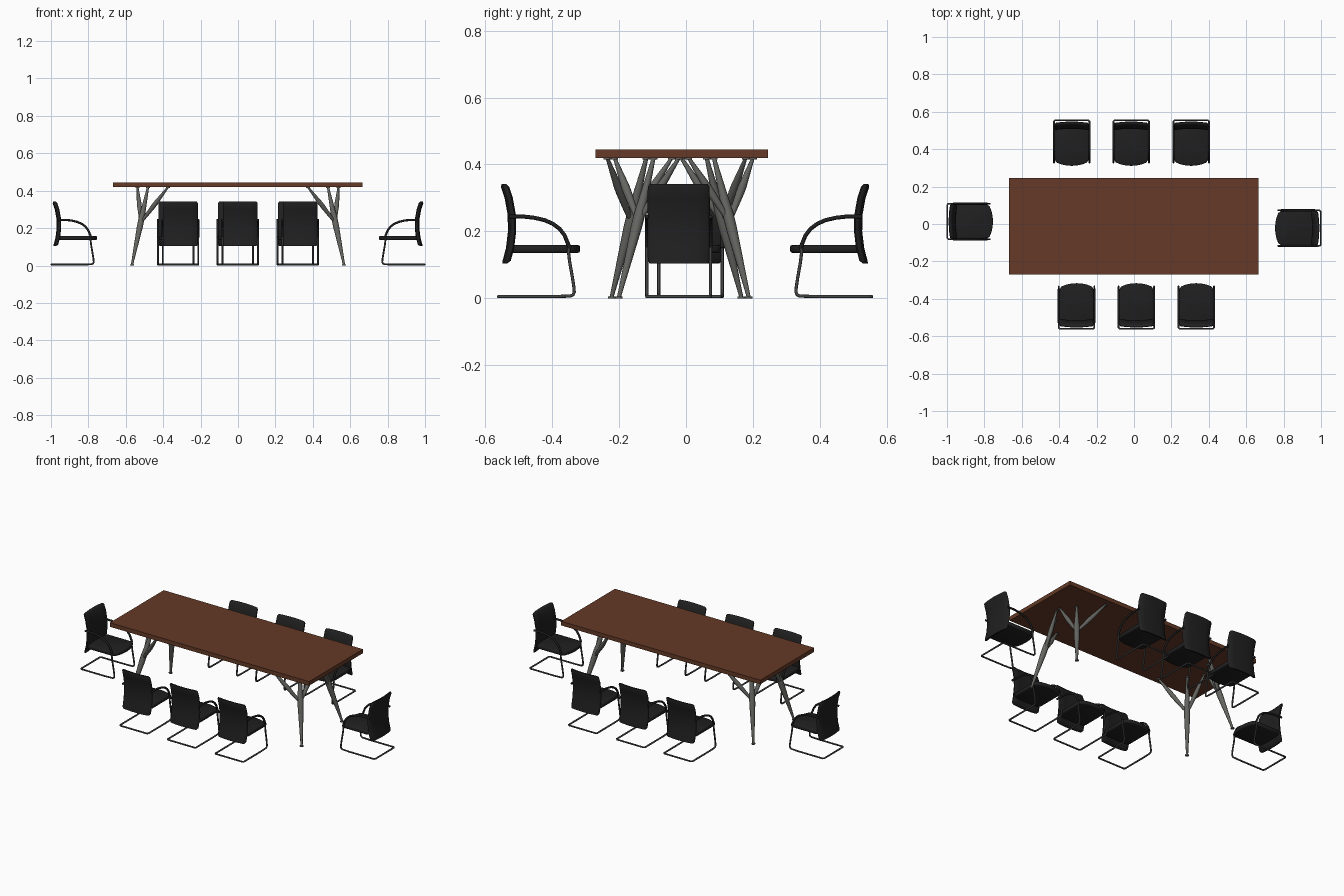
import bpy, bmesh, math
from mathutils import Vector

if "Cube" in bpy.data.objects:
    bpy.data.objects.remove(bpy.data.objects["Cube"])


def material(name, rgb):
    m = bpy.data.materials.new(name)
    m.diffuse_color = (*rgb, 1)
    m.use_nodes = True
    m.node_tree.nodes["Principled BSDF"].inputs["Base Color"].default_value = m.diffuse_color
    return m


WOOD = material("brown wood", (0.13, 0.042, 0.02))
STEEL = material("grey steel", (0.13, 0.13, 0.12))
TUBE = material("dark tube", (0.06, 0.06, 0.06))
BLACK = material("black upholstery", (0.014, 0.014, 0.014))


def add(name, mesh, mat=None):
    ob = bpy.data.objects.new(name, mesh)
    bpy.context.collection.objects.link(ob)
    if mat:
        mesh.materials.append(mat)
    return ob


def from_bmesh(bm, name, smooth=None):
    bmesh.ops.recalc_face_normals(bm, faces=bm.faces)
    if smooth:
        for f in bm.faces:
            f.smooth = True
        for e in bm.edges:
            e.smooth = e.calc_face_angle(0) < math.radians(smooth)
    me = bpy.data.meshes.new(name)
    bm.to_mesh(me)
    bm.free()
    return me


def spindle(bm, a, b, stations, sides=12):
    """Turned rod from a to b; stations are (fraction, radius)."""
    a, b = Vector(a), Vector(b)
    q = (b - a).to_track_quat('Z', 'Y')
    rings = []
    for t, r in stations:
        c = a.lerp(b, t)
        rings.append([bm.verts.new(c + q @ Vector((r * math.cos(k * math.tau / sides),
                      r * math.sin(k * math.tau / sides), 0))) for k in range(sides)])
    for p, n in zip(rings, rings[1:]):
        for k in range(sides):
            j = (k + 1) % sides
            bm.faces.new((p[k], p[j], n[j], n[k]))
    bm.faces.new(rings[0])
    bm.faces.new(rings[-1])


def tube(name, paths, radius):
    """Round tube mesh along poly paths, corners smoothed by one Chaikin pass."""
    cu = bpy.data.curves.new(name, 'CURVE')
    cu.dimensions = '3D'
    cu.bevel_depth = radius
    cu.bevel_resolution = 2
    cu.use_fill_caps = True
    for path in paths:
        p = [Vector(v) for v in path]
        pts = [p[0]]
        for u, v in zip(p, p[1:]):
            pts += [u.lerp(v, 0.25), u.lerp(v, 0.75)]
        pts.append(p[-1])
        sp = cu.splines.new('POLY')
        sp.points.add(len(pts) - 1)
        for s, v in zip(sp.points, pts):
            s.co = (*v, 1)
    tmp = bpy.data.objects.new(name, cu)
    bpy.context.collection.objects.link(tmp)
    bpy.context.view_layer.update()
    dg = bpy.context.evaluated_depsgraph_get()
    me = bpy.data.meshes.new_from_object(tmp.evaluated_get(dg))
    bpy.data.objects.remove(tmp)
    me.materials.clear()
    for f in me.polygons:
        f.use_smooth = True
    return me


# Table top
bm = bmesh.new()
bmesh.ops.create_cube(bm, size=1)
bmesh.ops.scale(bm, vec=(1.335, 0.515, 0.025), verts=bm.verts)
bmesh.ops.translate(bm, vec=(-0.002, -0.0125, 0.4325), verts=bm.verts)
add("table_top", from_bmesh(bm, "table_top"), WOOD)

# Branching table legs
TOP = 0.42
LEG = [(0, .006), (.06, .007), (.5, .0165), (.6, .0165), (.95, .007), (1, .006)]
ARM = [(0, .006), (.15, .009), (.45, .0125), (.55, .0125), (.93, .006), (1, .005)]
DISC = [(0, .011), (1, .011)]
for end, cy, label in ((-1, -0.0285, "left"), (1, -0.0065, "right")):
    for side, row in ((-1, "front"), (1, "back")):
        def P(x, y, z):
            return (end * x, cy + side * y, z)
        bm = bmesh.new()
        spindle(bm, P(.567, .194, .003), P(.481, .09, TOP), LEG)
        joint = P(.519, .136, .23)
        tops = [P(.481, .09, TOP), P(.374, .207, TOP), P(.537, .014, TOP)]
        for t in tops[1:]:
            spindle(bm, joint, t, ARM)
        for x, y, z in tops:  # mounting discs
            spindle(bm, (x, y, z - .005), (x, y, z + .001), DISC)
        f = P(.567, .194, 0)
        spindle(bm, f, (f[0], f[1], .005), DISC)
        add(f"{row}_{label}_table_leg", from_bmesh(bm, "table_leg", 40), STEEL)

# Chair parts, backrest towards -y
W = 0.095


def half_frame(s):
    return [(s * W, .088, .155), (s * W, .086, .13), (s * W, .102, .04), (s * W, .104, .012),
            (s * W, .088, .005), (s * W, -.10, .005), (s * W, -.123, .005), (s * (W - .025), -.123, .005)]


frame = tube("chair_frame", [half_frame(1) + half_frame(-1)[::-1]], .0048)
frame.materials.append(TUBE)

arms = tube("chair_arms", [[(s * W, -.092, .244), (s * W, -.03, .244), (s * W, .03, .23),
                            (s * W, .07, .20), (s * W, .09, .15)] for s in (-1, 1)], .006)
arms.materials.append(BLACK)

# Seat cushion with bowed front
bm = bmesh.new()
h = 0.092
outline = [(-h + .012, -.09), (h - .012, -.09), (h, -.07), (h, .085), (h - .01, .103)]
outline += [(x, .121 - 2.4 * x * x) for x in (.055, .028, 0, -.028, -.055)]
outline += [(-h + .01, .103), (-h, .085), (-h, -.07)]
face = bm.faces.new([bm.verts.new((x, y, .136)) for x, y in outline])
res = bmesh.ops.extrude_face_region(bm, geom=[face])
bmesh.ops.translate(bm, vec=(0, 0, .023), verts=[v for v in res["geom"] if isinstance(v, bmesh.types.BMVert)])
rim = [e for e in bm.edges if abs(e.verts[0].co.z - e.verts[1].co.z) < 1e-5]
bmesh.ops.bevel(bm, geom=rim, offset=.006, segments=2, affect='EDGES', profile=.5)
seat = from_bmesh(bm, "chair_seat", 50)
seat.materials.append(BLACK)

# Curved backrest: closed loops of front and rear points, lofted upward
bm = bmesh.new()
spine = [(-.108, .104, .93), (-.102, .112, .99), (-.092, .15, 1), (-.086, .20, 1), (-.087, .25, 1),
         (-.096, .30, 1), (-.107, .333, .99), (-.110, .341, .94)]
us = [-1, -.93, -.6, -.2, .2, .6, .93, 1]
rings = []
for i, (y, z, w) in enumerate(spine):
    t = .004 if i in (0, len(spine) - 1) else .009

    def row(s):
        return [bm.verts.new((u * .093 * w, y + .008 * u * u + s * t * (.4 if abs(u) == 1 else 1), z)) for u in us]
    rings.append(row(1) + row(-1)[::-1])
for p, n in zip(rings, rings[1:]):
    for k in range(len(p)):
        j = (k + 1) % len(p)
        bm.faces.new((p[k], p[j], n[j], n[k]))
bm.faces.new(rings[0])
bm.faces.new(rings[-1])
back = from_bmesh(bm, "chair_back", 50)
back.materials.append(BLACK)

# Place the eight chairs with shared meshes
places = [(x, -.4375, 0) for x in (-.307, .0125, .333)]
places += [(x, .432, 180) for x in (-.333, -.015, .306)]
places += [(-.875, .0135, -90), (.875, -.022, 90)]
for i, (x, y, deg) in enumerate(places, 1):
    for me in (frame, arms, seat, back):
        ob = add(f"{me.name}_{i}", me)
        ob.location = (x, y, 0)
        ob.rotation_euler.z = math.radians(deg)
